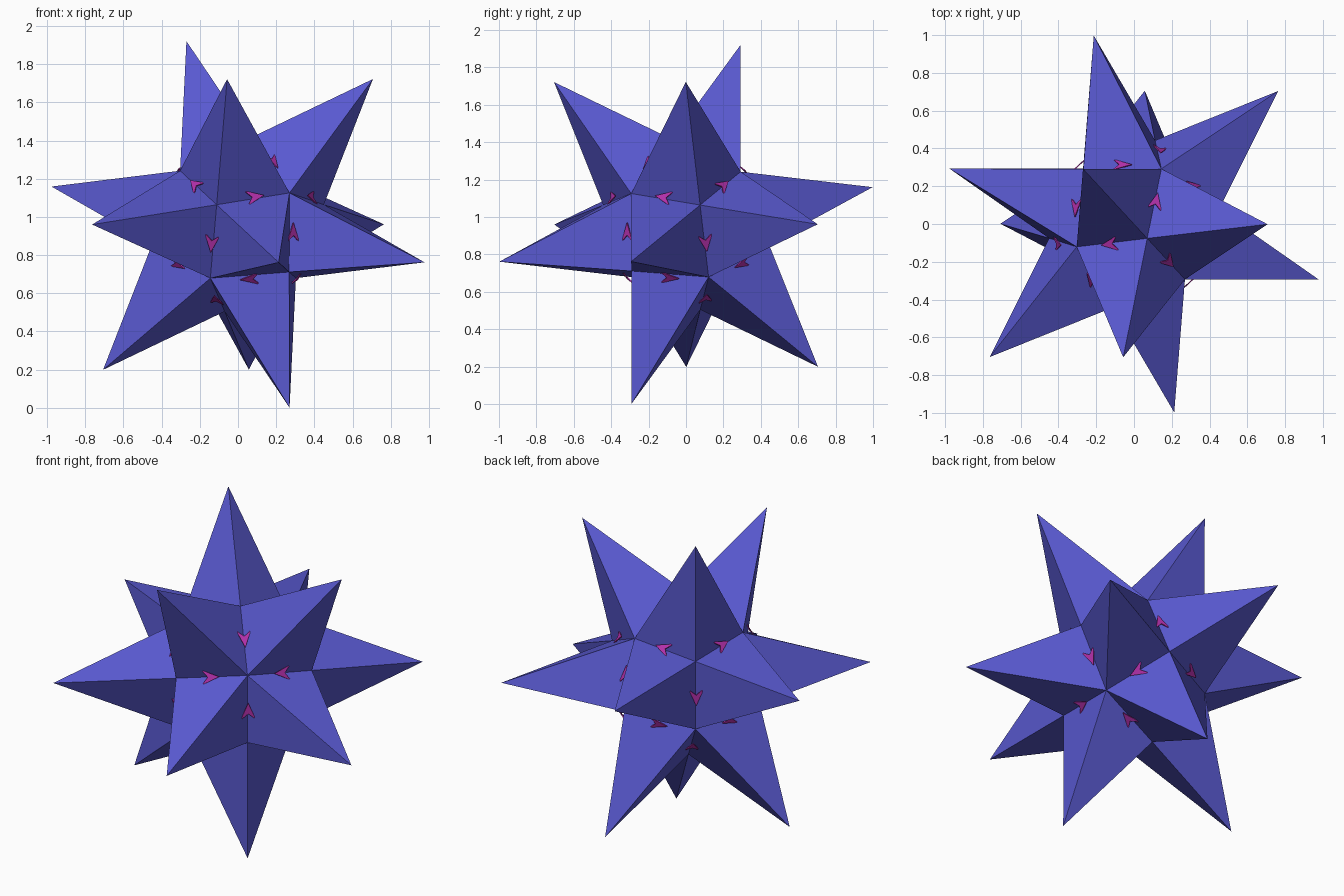
import bpy, bmesh
from itertools import product
from mathutils import Vector, Matrix

if "Cube" in bpy.data.objects:
    bpy.data.objects.remove(bpy.data.objects["Cube"], do_unlink=True)

TIP, AXIS, CORNER = 0.735, 0.431, 0.27   # per-axis tip, axis hollow, corner hollow

# Tilt of the star's own three axes
a1 = Vector((-0.705, -0.281, 0.654)).normalized()
a2 = Vector((0.335, 0.677, 0.654))
a2 = (a2 - a1 * a2.dot(a1)).normalized()
a3 = a1.cross(a2)
tilt = Matrix((a1, a2, a3)).transposed()
centre_z = TIP * (abs(a1.z) + abs(a2.z))
place = Matrix.Translation((0, 0, centre_z)) @ tilt.to_4x4()


def material(name, colour):
    m = bpy.data.materials.new(name)
    m.use_nodes = True
    m.diffuse_color = (*colour, 1)
    bsdf = next(n for n in m.node_tree.nodes if n.type == 'BSDF_PRINCIPLED')
    bsdf.inputs["Base Color"].default_value = (*colour, 1)
    return m


def finish(bm, name, mat):
    bmesh.ops.recalc_face_normals(bm, faces=bm.faces[:])
    bm.transform(place)
    mesh = bpy.data.meshes.new(name)
    bm.to_mesh(mesh)
    bm.free()
    mesh.materials.append(mat)
    ob = bpy.data.objects.new(name, mesh)
    bpy.context.collection.objects.link(ob)
    return ob


def hollow_pairs():
    """Every valley edge: an axis hollow, a corner hollow, and the axis used."""
    for signs in product((-1, 1), repeat=3):
        corner = Vector(signs)
        for i in range(3):
            axis = Vector((0, 0, 0))
            axis[i] = signs[i]
            yield axis, corner, i


violet = material("violet_blue", (0.10, 0.10, 0.63))
magenta = material("magenta", (0.46, 0.03, 0.41))

# Twelve-pointed star: two triangles rise from each valley edge to its tips
bm = bmesh.new()
for axis, corner, i in hollow_pairs():
    for j in range(3):
        if j != i:
            tip = axis.copy()
            tip[j] = corner[j]
            bm.faces.new([bm.verts.new(p) for p in
                          (axis * AXIS, corner * CORNER, tip * TIP)])
bmesh.ops.remove_doubles(bm, verts=bm.verts[:], dist=0.001)
finish(bm, "twelve_pointed_star", violet)

# Thin notched arrowheads over the valleys, pointing at the axis hollows
outline = [(0.052, 0.0), (-0.05, 0.042), (-0.015, 0.0), (-0.05, -0.042)]
bm = bmesh.new()
for axis, corner, i in hollow_pairs():
    start, end = corner * CORNER, axis * AXIS
    along = (end - start).normalized()
    up = (axis - along * axis.dot(along)).normalized()
    side = up.cross(along)
    mid = (start + end) / 2
    low, high = [[bm.verts.new(mid + along * u + side * v + up * h)
                  for u, v in outline] for h in (0.027, 0.033)]
    for k in range(4):
        n = (k + 1) % 4
        bm.faces.new((low[k], low[n], high[n], high[k]))
    # Each cap is split along the notch line
    for ring in (low, high):
        bm.faces.new((ring[0], ring[1], ring[2]))
        bm.faces.new((ring[0], ring[2], ring[3]))
finish(bm, "valley_arrowheads", magenta)
